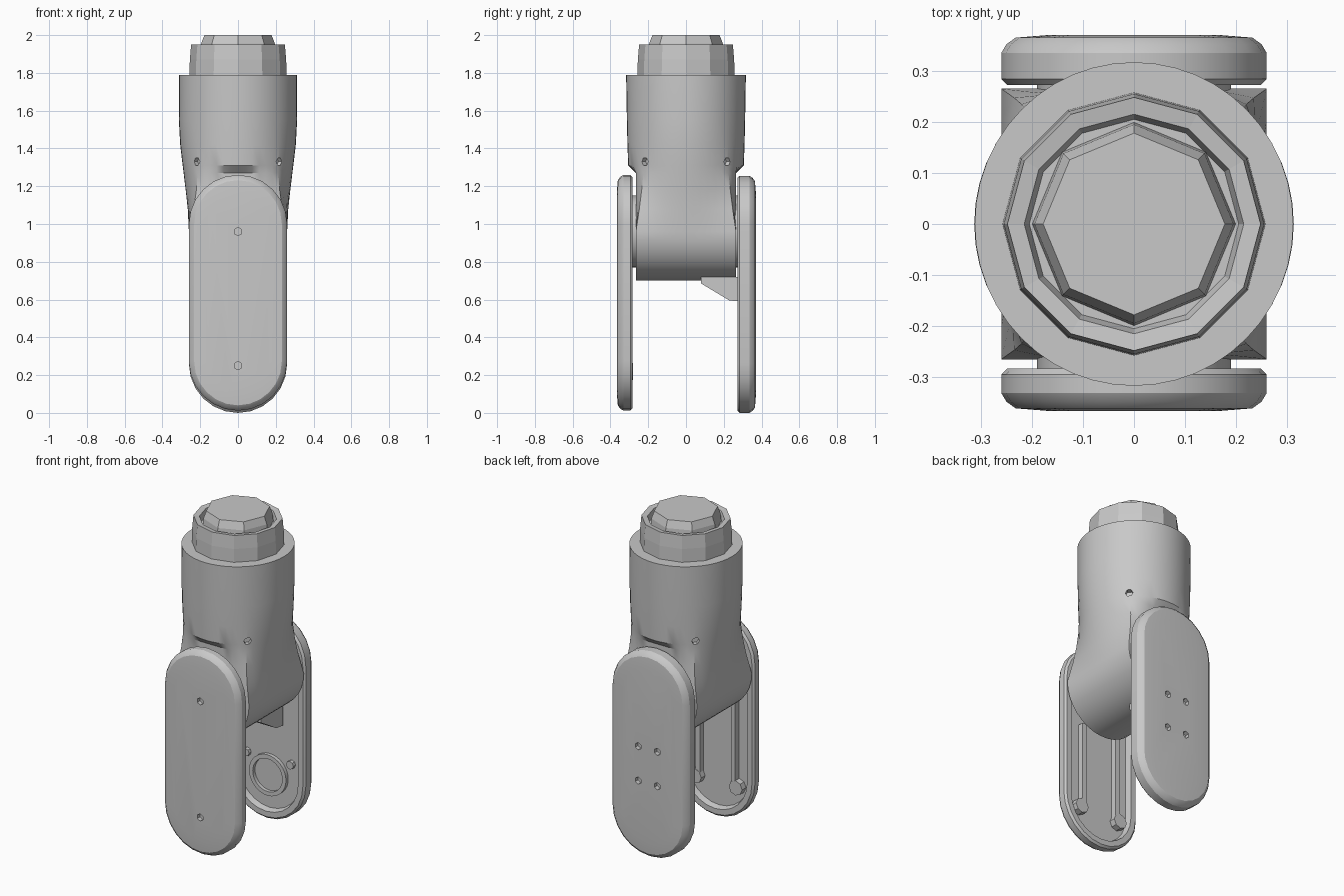
import bpy, bmesh
from math import sin, cos, pi, radians
from mathutils import Matrix

if "Cube" in bpy.data.objects:
    bpy.data.objects.remove(bpy.data.objects["Cube"], do_unlink=True)

grey = bpy.data.materials.new("plain grey")
grey.use_nodes = True
colour = (0.58, 0.58, 0.58, 1)
grey.diffuse_color = colour
grey.node_tree.nodes["Principled BSDF"].inputs["Base Color"].default_value = colour


def finish(name, bm, smooth=30):
    """Turn a bmesh into a grey object."""
    bmesh.ops.recalc_face_normals(bm, faces=bm.faces)
    mesh = bpy.data.meshes.new(name)
    bm.to_mesh(mesh)
    bm.free()
    mesh.materials.append(grey)
    obj = bpy.data.objects.new(name, mesh)
    bpy.context.collection.objects.link(obj)
    return shade(obj, smooth)


def shade(obj, angle=30):
    bpy.ops.object.select_all(action='DESELECT')
    obj.select_set(True)
    bpy.context.view_layer.objects.active = obj
    if angle:
        bpy.ops.object.shade_smooth_by_angle(angle=radians(angle))
    return obj


def loft(name, rings, smooth=30):
    """Skin a list of equal-length point rings and cap both ends."""
    bm = bmesh.new()
    rows = [[bm.verts.new(p) for p in ring] for ring in rings]
    for a, b in zip(rows, rows[1:]):
        for i in range(len(a)):
            j = (i + 1) % len(a)
            bm.faces.new((a[i], a[j], b[j], b[i]))
    bm.faces.new(rows[0])
    bm.faces.new(rows[-1])
    return finish(name, bm, smooth)


def circle(r, z, n):
    return [(r * cos(2 * pi * i / n), r * sin(2 * pi * i / n), z) for i in range(n)]


def disc(name, r, depth, place, n=32):
    bm = bmesh.new()
    bmesh.ops.create_cone(bm, cap_ends=True, segments=n, radius1=r, radius2=r,
                          depth=depth, matrix=place)
    return finish(name, bm)


def across(x, y, z):
    """Placement with the axis along y."""
    return Matrix.Translation((x, y, z)) @ Matrix.Rotation(pi / 2, 4, 'X')


def box(name, size, centre):
    bm = bmesh.new()
    bmesh.ops.create_cube(bm, size=1, matrix=Matrix.Translation(centre) @ Matrix.Diagonal((*size, 1)))
    return finish(name, bm, 0)


def drill(obj, places):
    """Cut small six-sided screw holes."""
    for place in places:
        cutter = disc("hole_cutter", 0.022, 0.06, place, 6)
        shade(obj, 0)
        mod = obj.modifiers.new("hole", 'BOOLEAN')
        mod.operation, mod.solver, mod.object = 'DIFFERENCE', 'EXACT', cutter
        bpy.ops.object.modifier_apply(modifier=mod.name)
        bpy.data.objects.remove(cutter, do_unlink=True)
    shade(obj)


# Main body: round sleeve blending to a square knuckle with a rounded underside
KNUCKLE, HALF = 0.96, 0.265


def body_ring(z, a, b, square, clamp):
    ring = []
    for i in range(48):
        c, s = cos(2 * pi * i / 48), sin(2 * pi * i / 48)
        k = 1 + square * (1 / max(abs(c), abs(s)) - 1)
        y = b * s * k
        ring.append((a * c * k, max(-clamp, min(clamp, y)), z))
    return ring


rings = [body_ring(z, a, b, sq, cl) for z, a, b, sq, cl in (
    (1.79, 0.312, 0.317, 0, 1), (1.55, 0.313, 0.313, 0, 1),
    (1.42, 0.306, 0.31, 0.02, 1), (1.31, 0.293, 0.306, 0.08, 1),
    (1.27, 0.288, 0.303, 0.12, HALF), (1.18, 0.277, 0.295, 0.3, HALF),
    (1.08, 0.266, 0.28, 0.6, HALF))]
for step in range(9):
    t = step / 8 * radians(84)
    rings.append(body_ring(KNUCKLE - 0.26 * sin(t), 0.26 * cos(t), HALF, 1, HALF))
body = loft("main_body", rings)
drill(body, [Matrix.Rotation(radians(45 + 90 * i), 4, 'Z') @ Matrix.Translation((0.31, 0, 1.33))
             @ Matrix.Rotation(pi / 2, 4, 'Y') for i in range(4)])

# Faceted collar with a recessed top, and the cap inside it
loft("collar", [circle(0.258, 1.77, 12), circle(0.255, 1.87, 12), circle(0.248, 1.95, 12),
                circle(0.215, 1.945, 12), circle(0.205, 1.91, 12)], 0)
loft("collar_cap", [circle(0.2, 1.9, 8), circle(0.195, 1.955, 8), circle(0.178, 2.0, 8)], 0)


# Side plates: hollow rounded bars with a chamfered outer face
def stadium(inset, y, low, high, n=12):
    r = 0.26 - inset
    ring = []
    for centre, start in ((high - 0.26, 0), (low + 0.26, pi)):
        for i in range(n + 1):
            t = start + pi * i / n
            ring.append((r * cos(t), y, centre + r * sin(t)))
    return ring


def plate(name, side, low, high, inner, outer):
    profile = ((0.055, inner + 0.035), (0.045, inner), (0.012, inner), (0, inner + 0.012),
               (0, outer - 0.035), (0.01, outer - 0.018), (0.028, outer - 0.005),
               (0.09, outer))
    return loft(name, [stadium(i, side * y, low, high) for i, y in profile])


front_plate = plate("front_plate", -1, 0.012, 1.26, 0.283, 0.366)
back_plate = plate("back_plate", 1, 0.0, 1.255, 0.272, 0.37)
drill(front_plate, [across(0, -0.37, z) for z in (0.25, 0.96)])
drill(back_plate, [across(x, 0.374, z) for x in (-0.065, 0.065) for z in (0.46, 0.67)])

# Pivot hubs between the knuckle and the plates
for name, side in (("front_hub", -1), ("back_hub", 1)):
    disc(name, 0.19, 0.08, across(0, side * 0.285, KNUCKLE))

# Rails and screw bosses inside the front plate
for name, x in (("left", 0.12), ("right", -0.12)):
    box(name + "_rail", (0.03, 0.04, 0.52), (x, -0.303, 0.49))
    disc(name + "_boss", 0.045, 0.045, across(x * 1.15, -0.303, 0.22), 8)

# Bearing ring and screws inside the back plate
ring_bm = bmesh.new()
spun = [ring_bm.verts.new((r, y, 0)) for r, y in ((0.1, 0.315), (0.1, 0.285), (0.125, 0.285), (0.125, 0.315))]
edges = [ring_bm.edges.new((spun[i], spun[(i + 1) % 4])) for i in range(4)]
bmesh.ops.spin(ring_bm, geom=spun + edges, cent=(0, 0, 0), axis=(0, 1, 0), angle=2 * pi,
               steps=32, use_merge=True)
bmesh.ops.remove_doubles(ring_bm, verts=ring_bm.verts, dist=0.0005)
bmesh.ops.translate(ring_bm, verts=ring_bm.verts, vec=(0, 0, 0.26))
finish("bearing_ring", ring_bm)
for name, x in (("left", 0.15), ("right", -0.15)):
    disc(name + "_inner_screw", 0.025, 0.03, across(x, 0.3, 0.36), 8)

# Wedge bracket under the knuckle at the back
side_view = ((0.08, 0.72), (0.08, 0.685), (0.23, 0.595), (0.29, 0.59), (0.29, 0.72))
loft("back_bracket", [[(x, y, z) for y, z in side_view] for x in (-0.1, 0.1)], 0)
